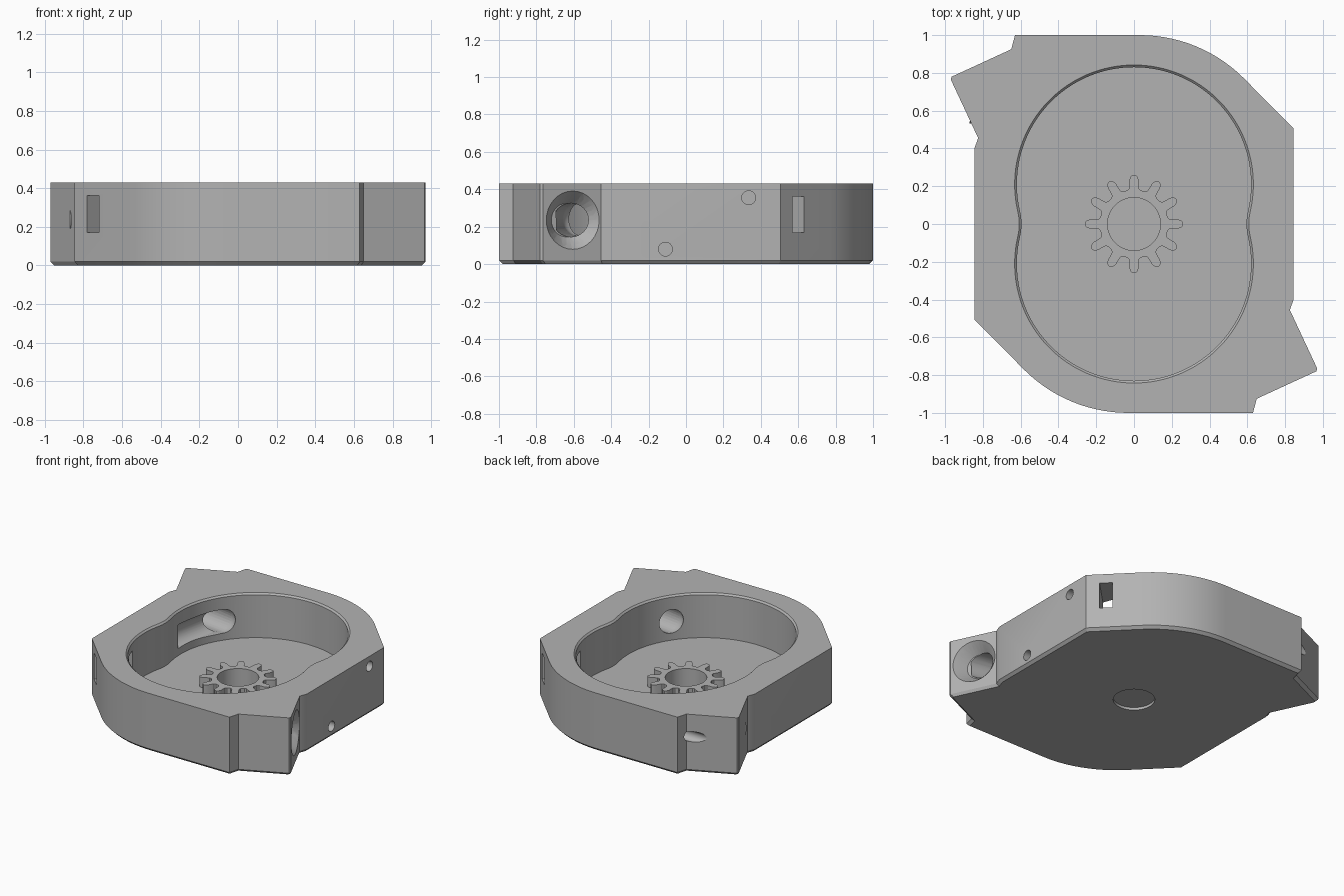
import bpy, bmesh
from math import sin, cos, radians, asin, sqrt, tau
from mathutils import Vector

cube = bpy.data.objects.get("Cube")
if cube:
    bpy.data.objects.remove(cube, do_unlink=True)

HEIGHT, FLOOR, GEAR_TOP = 0.43, 0.1, 0.175

metal = bpy.data.materials.new("grey_metal")
metal.use_nodes = True
metal.diffuse_color = (0.45, 0.45, 0.45, 1)
metal.node_tree.nodes["Principled BSDF"].inputs["Base Color"].default_value = (0.45, 0.45, 0.45, 1)


def finish(bm, name):
    bmesh.ops.recalc_face_normals(bm, faces=bm.faces)
    mesh = bpy.data.meshes.new(name)
    bm.to_mesh(mesh)
    bm.free()
    mesh.materials.append(metal)
    obj = bpy.data.objects.new(name, mesh)
    bpy.context.collection.objects.link(obj)
    return obj


def loft(name, rings):
    """Closed solid through rings of (outline, z)."""
    bm = bmesh.new()
    loops = [[bm.verts.new((x, y, z)) for x, y in pts] for pts, z in rings]
    bm.faces.new(loops[0])
    bm.faces.new(loops[-1])
    for a, b in zip(loops, loops[1:]):
        for i in range(len(a)):
            j = (i + 1) % len(a)
            bm.faces.new((a[i], a[j], b[j], b[i]))
    return finish(bm, name)


def rod(name, start, end, r1, r2=None, sides=32):
    """Cylinder or cone between two points."""
    start, end = Vector(start), Vector(end)
    axis = end - start
    bm = bmesh.new()
    bmesh.ops.create_cone(bm, cap_ends=True, segments=sides, radius1=r1,
                          radius2=r1 if r2 is None else r2, depth=axis.length)
    rot = axis.to_track_quat('Z', 'Y').to_matrix()
    for v in bm.verts:
        v.co = rot @ v.co + (start + end) / 2
    return finish(bm, name)


def ball(name, centre, radius):
    bm = bmesh.new()
    bmesh.ops.create_uvsphere(bm, u_segments=32, v_segments=16, radius=radius)
    bmesh.ops.translate(bm, verts=bm.verts, vec=centre)
    return finish(bm, name)


def cut(target, cutter):
    cutter.hide_render = True
    mod = target.modifiers.new("cut", 'BOOLEAN')
    mod.operation, mod.solver, mod.object = 'DIFFERENCE', 'EXACT', cutter
    bpy.context.view_layer.objects.active = target
    bpy.ops.object.modifier_apply(modifier=mod.name)
    bpy.data.objects.remove(cutter, do_unlink=True)


def arc(cx, cy, r, a, b, n):
    return [(cx + r * cos(radians(a + (b - a) * i / n)),
             cy + r * sin(radians(a + (b - a) * i / n))) for i in range(n + 1)]


def half_turn(pts):
    return pts + [(-x, -y) for x, y in pts]


# Housing block with rounded shoulders, two ears and a chamfered foot
side = [(0.63, -1), (0.65, -0.925), (0.965, -0.78), (0.97, -0.765), (0.825, -0.455),
        (0.845, -0.4), (0.845, 0.505)]
outline = half_turn(side + arc(0.03, 0.22, 0.78, 45, 90, 14))
foot = [(x * 0.98, y * 0.98) for x, y in outline]
housing = loft("pump_housing", [(foot, 0), (outline, 0.02), (outline, HEIGHT)])


# Twin-lobed chamber with a chamfered lip
def chamber(grow):
    lobe, fillet = 0.62 + grow, 0.3 - grow
    phi = asin(0.21 / (lobe + fillet))
    deg = phi * 360 / tau
    cx = sqrt((lobe + fillet) ** 2 - 0.21 ** 2)
    top = arc(0, 0.21, lobe, -deg, 180 + deg, 72)
    waist = arc(-cx, 0, fillet, deg, -deg, 8)[1:-1]
    return half_turn(top + waist)


cut(housing, loft("chamber_cutter", [(chamber(0), FLOOR), (chamber(0), HEIGHT - 0.012),
                                     (chamber(0.012), HEIGHT), (chamber(0.012), HEIGHT + 0.1)]))

# Holes that repeat after half a turn
for s in (1, -1):
    for x, y in ((0, 0.915), (-0.415, 0.785), (0.415, 0.785), (0.675, 0.435), (0.715, 0)):
        cut(housing, rod("bolt_cutter", (s * x, s * y, 0.15), (s * x, s * y, 0.5), 0.045))
    cut(housing, rod("dowel_cutter", (s * 0.72, s * -0.23, 0.25), (s * 0.72, s * -0.23, 0.5), 0.022))

    # Side drillings and the drilling that grazes the ear
    for y, z in ((0.335, 0.355), (-0.11, 0.08)):
        cut(housing, rod("side_cutter", (s * 0.73, s * y, z), (s * 0.95, s * y, z), 0.037))
    cut(housing, rod("ear_cutter", (s * 0.5, s * -0.905, 0.265), (s * 1.1, s * -0.905, 0.265), 0.038))

    # Flared port in the ear, its bore, and the pocket along the chamber wall
    face = Vector((s * 0.893, s * -0.605, 0.235))
    out = Vector((s * 0.911, s * 0.413, 0))
    for a, b, r1, r2 in ((0.02, -0.025, 0.172, 0.132), (-0.02, -0.08, 0.136, 0.09)):
        cut(housing, rod("port_cutter", face + out * a, face + out * b, r1, r2))
    knee = Vector((s * 0.53, s * -0.57, 0.24))
    cut(housing, rod("bore_cutter", face - out * 0.04, knee, 0.09))
    cut(housing, ball("knee_cutter", knee, 0.0905))
    cut(housing, rod("pocket_cutter", knee, (s * 0.605, s * -0.18, 0.24), 0.0895))

    # Rectangular window through the diagonal wall
    mid, along, across = Vector((0.75, 0.6)), Vector((0.707, 0.707)), Vector((0.707, -0.707))
    corners = [mid + along * a + across * b
               for a, b in ((0.1, -0.043), (0.1, 0.043), (-0.3, 0.043), (-0.3, -0.043))]
    window = [(s * p.x, s * p.y) for p in corners]
    cut(housing, loft("window_cutter", [(window, 0.17), (window, 0.362)]))

# Gear-shaped boss on the chamber floor
tooth = [(0.178, -0.034), (0.19, -0.025), (0.235, -0.024), (0.252, -0.017), (0.26, -0.006)]
tooth += [(r, -w) for r, w in reversed(tooth)]
teeth = []
for k in range(12):
    c, d = cos(tau * k / 12), sin(tau * k / 12)
    teeth += [(r * c - w * d, r * d + w * c) for r, w in tooth]
gear = loft("gear_boss", [(teeth, FLOOR - 0.004), (teeth, GEAR_TOP)])

# Stepped shaft hole through the gear and the floor
cut(gear, rod("shaft_cutter", (0, 0, 0), (0, 0, 0.3), 0.14, sides=64))
cut(housing, rod("shaft_cutter", (0, 0, -0.1), (0, 0, 0.3), 0.14, sides=64))
cut(housing, rod("step_cutter", (0, 0, -0.05), (0, 0, 0.075), 0.152, sides=64))
cut(housing, rod("countersink_cutter", (0, 0, -0.01), (0, 0, 0.02), 0.18, 0.15, sides=64))

# Smooth curved walls, keep machined edges crisp
for obj in (housing, gear):
    bpy.ops.object.select_all(action='DESELECT')
    obj.select_set(True)
    bpy.context.view_layer.objects.active = obj
    bpy.ops.object.shade_smooth_by_angle(angle=radians(25))
